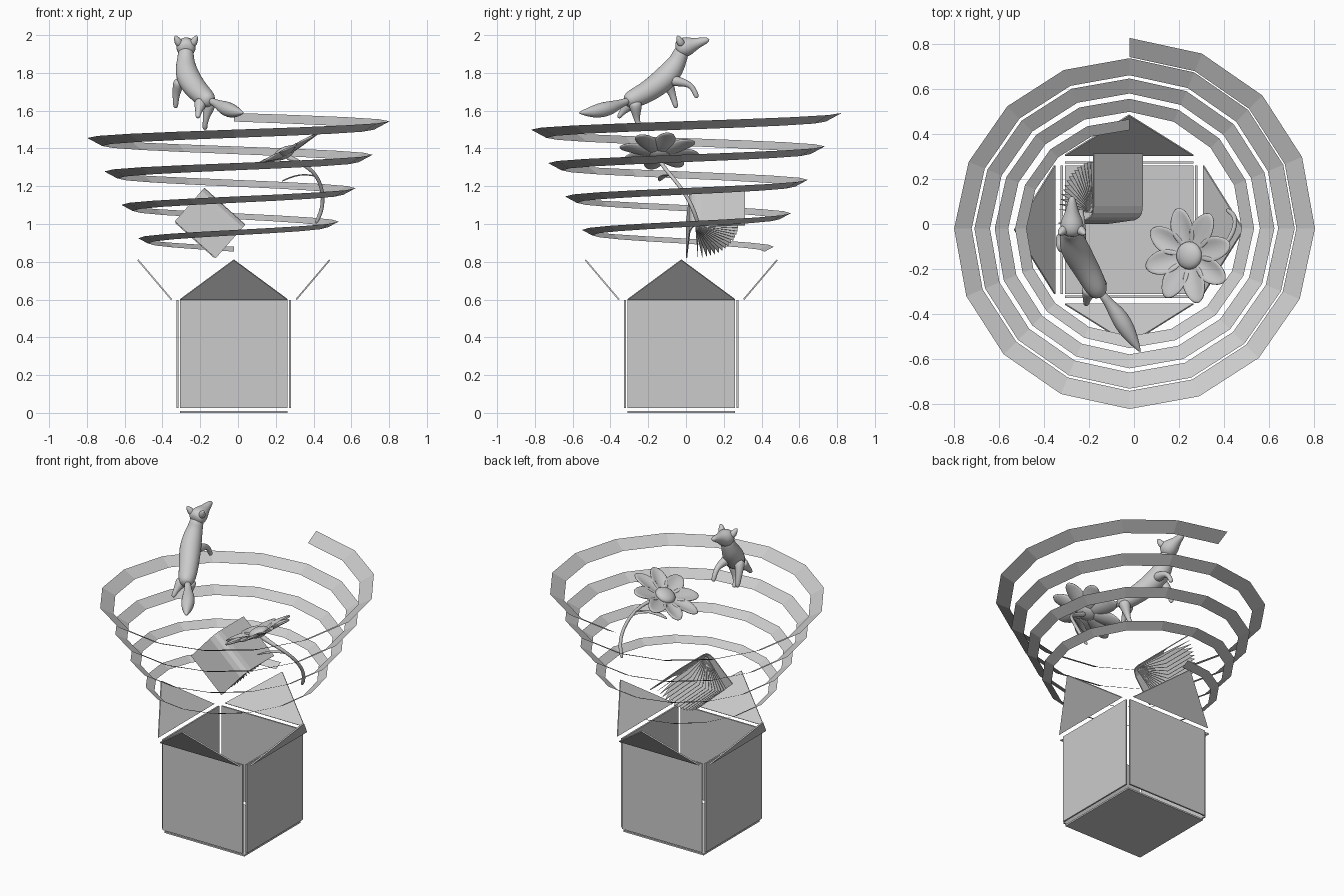
import bpy, bmesh, math
from math import sin, cos, pi
from mathutils import Vector, Matrix

cube = bpy.data.objects.get("Cube")
if cube:
    bpy.data.objects.remove(cube)

grey = bpy.data.materials.new("plain grey")
grey.use_nodes = True
colour = (0.6, 0.6, 0.6, 1)
grey.diffuse_color = colour
grey.node_tree.nodes["Principled BSDF"].inputs["Base Color"].default_value = colour


def add(name, verts, faces, thick=0, smooth=False, subsurf=0):
    mesh = bpy.data.meshes.new(name)
    mesh.from_pydata([tuple(v) for v in verts], [], faces)
    mesh.materials.append(grey)
    obj = bpy.data.objects.new(name, mesh)
    bpy.context.collection.objects.link(obj)
    for poly in mesh.polygons:
        poly.use_smooth = smooth
    if thick:
        mod = obj.modifiers.new("thickness", "SOLIDIFY")
        mod.thickness, mod.offset = thick, 0
    if subsurf:
        mod = obj.modifiers.new("smooth", "SUBSURF")
        mod.levels = mod.render_levels = subsurf
    return obj


def strip_faces(n):
    return [(2 * i, 2 * i + 1, 2 * i + 3, 2 * i + 2) for i in range(n - 1)]


def tube(name, path, sides=10):
    """Smooth closed tube through (x, y, z, radius) points."""
    pts = [Vector(p[:3]) for p in path]
    verts, faces, n = [], [], len(pts)
    last = side = None
    for i, p in enumerate(pts):
        t = (pts[min(i + 1, n - 1)] - pts[max(i - 1, 0)]).normalized()
        if last is None:
            side = t.orthogonal().normalized()
        else:
            side = last.rotation_difference(t) @ side
        last, up = t, t.cross(side)
        for k in range(sides):
            a = 2 * pi * k / sides
            verts.append(p + path[i][3] * 1.04 * (side * cos(a) + up * sin(a)))
    for i in range(n - 1):
        for k in range(sides):
            j = (k + 1) % sides
            a, b = i * sides, (i + 1) * sides
            faces.append((a + k, a + j, b + j, b + k))
    faces.append(tuple(reversed(range(sides))))
    faces.append(tuple(range((n - 1) * sides, n * sides)))
    return add(name, verts, faces, smooth=True, subsurf=2)


# Open box: floor, four separate walls and four splayed triangular flaps
centre = Vector((-0.022, -0.025, 0))
half = 0.285
add("box_floor", [centre + Vector((x * half, y * half, 0.005))
                  for x, y in ((-1, -1), (1, -1), (1, 1), (-1, 1))], [(0, 1, 2, 3)], 0.01)
for i, side in enumerate(("front", "left", "back", "right")):
    turn = Matrix.Rotation(i * pi / 2, 3, "Z")
    wall = [(-half, -0.298, 0.025), (half, -0.298, 0.025), (half, -0.298, 0.597), (-half, -0.298, 0.597)]
    flap = [(-half, -0.33, 0.6), (half, -0.33, 0.6), (0, -0.508, 0.81)]
    add(side + "_wall", [centre + turn @ Vector(v) for v in wall], [(0, 1, 2, 3)], 0.01)
    add(side + "_flap", [centre + turn @ Vector(v) for v in flap], [(0, 1, 2)], 0.008)

# Faceted ribbon winding down a cone for four turns
ribbon = []
for i in range(65):
    a, turns = 2 * pi * i / 16, i / 16
    r, z = 0.845 - 0.09 * turns, 1.588 - 0.177 * turns
    for rad, height in ((r, z), (r * 0.9, z - 0.054 * r)):
        ribbon.append((-0.02 + rad * sin(a), -0.02 + rad * cos(a), height))
add("spiral_ribbon", ribbon, strip_faces(65))

# Half-open book: hinge runs from top to lower right, pages fan out from it
hinge = Vector((-0.18, 0, 1.19))
along = Vector((0.217, 0, -0.195))
down = Vector((-0.66, 0, -0.75))


def book_sheet(name, profile, thick, inset=0):
    verts = []
    for u, y in profile:
        p = hinge + down * u + Vector((0, y, 0))
        verts += [p + along * inset, p + along * (1 - inset)]
    return add(name, verts, strip_faces(len(profile)), thick)


book_sheet("book_cover", [(0.235, 0.003), (0.05, 0.02), (0.02, 0.032), (0.005, 0.05),
                          (0, 0.08), (0, 0.312)], 0.006)
for i in range(15):
    a = 0.06 + i / 14 * (pi / 2 - 0.12)
    book_sheet("page_%d" % (i + 1),
               [(0.015 + r * cos(a), 0.05 + r * sin(a)) for r in (0.01, 0.12, 0.225)], 0.002, 0.03)

# Flower: domed centre, eight cupped petals, curved stem and leaf
tilt = Matrix.Translation((0.25, -0.14, 1.365)) @ Matrix.Rotation(math.radians(-27), 4, "Y")
for i in range(8):
    spin = tilt @ Matrix.Rotation(2 * pi * (i + 0.3) / 8, 4, "Z")
    verts, faces = [], []
    for j in range(7):
        t = j / 6
        width = 0.014 + 0.036 * sin(pi * min(1, t * 0.95)) ** 0.8 + 0.012 * t
        for k in range(-2, 3):
            s = k / 2
            reach = 0.03 + 0.19 * t - 0.025 * t * s * s
            lift = 0.05 * t * t * (1 - 0.5 * t) + 0.016 * s * s * sin(pi * t)
            verts.append(spin @ Vector((reach, s * width, lift)))
    for j in range(6):
        for k in range(4):
            a = j * 5 + k
            faces.append((a, a + 5, a + 6, a + 1))
    add("petal_%d" % (i + 1), verts, faces, 0.012, True, 1)
bm = bmesh.new()
bmesh.ops.create_uvsphere(bm, u_segments=20, v_segments=12, radius=0.062,
                          matrix=tilt @ Matrix.Translation((0, 0, 0.012)) @ Matrix.Diagonal((1, 1, 0.5, 1)))
mesh = bpy.data.meshes.new("flower_centre")
bm.to_mesh(mesh)
bm.free()
mesh.materials.append(grey)
for poly in mesh.polygons:
    poly.use_smooth = True
bpy.context.collection.objects.link(bpy.data.objects.new("flower_centre", mesh))
tube("flower_stem", [(0.41, 0.065, 1.0, 0.011), (0.44, 0.045, 1.06, 0.011), (0.452, 0.015, 1.13, 0.01),
                     (0.44, -0.04, 1.21, 0.01), (0.4, -0.1, 1.28, 0.01),
                     (0.33, -0.135, 1.325, 0.011), (0.25, -0.14, 1.36, 0.02)])
leaf = []
for x, y, z, w in ((0.42, -0.07, 1.25, 0.006), (0.36, -0.09, 1.265, 0.018), (0.3, -0.12, 1.255, 0.028),
                   (0.26, -0.135, 1.24, 0.018), (0.23, -0.14, 1.225, 0.004)):
    leaf += [(x, y - w, z), (x, y + w, z)]
add("flower_leaf", leaf, strip_faces(5), 0.008, True, 1)

# Leaping fox: body with neck, head with snout, tail, legs and ears
tube("fox_body", [(-0.148, -0.325, 1.648, 0.028), (-0.165, -0.285, 1.66, 0.052),
                  (-0.21, -0.2, 1.7, 0.057), (-0.262, -0.115, 1.765, 0.066),
                  (-0.278, -0.062, 1.83, 0.056), (-0.277, -0.035, 1.88, 0.042),
                  (-0.275, -0.02, 1.93, 0.042)], 12)
tube("fox_head", [(-0.275, -0.055, 1.925, 0.03), (-0.275, -0.03, 1.932, 0.052),
                  (-0.275, 0.01, 1.94, 0.052), (-0.275, 0.045, 1.953, 0.033),
                  (-0.275, 0.085, 1.966, 0.022), (-0.275, 0.125, 1.977, 0.012)], 12)
tube("fox_tail", [(-0.15, -0.3, 1.655, 0.02), (-0.115, -0.345, 1.638, 0.02),
                  (-0.08, -0.39, 1.618, 0.036), (-0.045, -0.445, 1.603, 0.042),
                  (-0.01, -0.505, 1.592, 0.03), (0.03, -0.57, 1.588, 0.003)])
tube("left_hind_leg", [(-0.15, -0.27, 1.655, 0.042), (-0.158, -0.265, 1.605, 0.03),
                       (-0.17, -0.262, 1.56, 0.016), (-0.175, -0.25, 1.52, 0.013),
                       (-0.175, -0.235, 1.5, 0.013)])
tube("right_hind_leg", [(-0.195, -0.28, 1.655, 0.04), (-0.203, -0.31, 1.62, 0.028),
                        (-0.21, -0.34, 1.59, 0.015), (-0.213, -0.36, 1.56, 0.013)])
tube("right_front_leg", [(-0.305, -0.11, 1.765, 0.038), (-0.322, -0.085, 1.72, 0.026),
                         (-0.33, -0.065, 1.665, 0.016), (-0.33, -0.05, 1.61, 0.014)])
tube("left_front_leg", [(-0.245, -0.09, 1.765, 0.036), (-0.235, -0.03, 1.752, 0.024),
                        (-0.235, 0.02, 1.74, 0.016), (-0.235, 0.045, 1.705, 0.014),
                        (-0.235, 0.06, 1.665, 0.014)])
for name, s in (("left_ear", 1), ("right_ear", -1)):
    tube(name, [(-0.275 + s * 0.03, -0.02, 1.945, 0.024), (-0.275 + s * 0.046, -0.035, 1.972, 0.021),
                (-0.275 + s * 0.058, -0.045, 1.998, 0.006)], 8)
